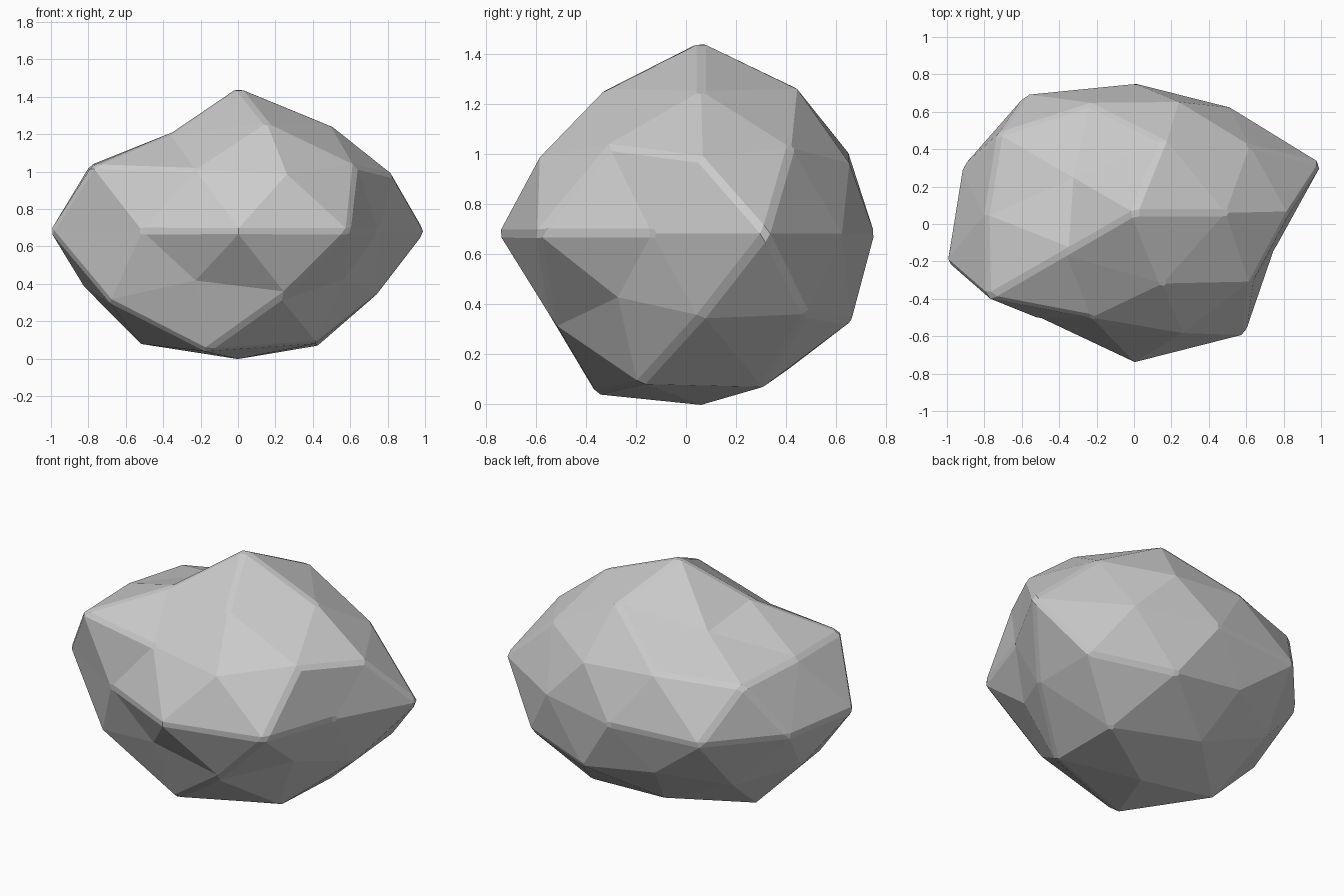
import bpy, bmesh, math

if "Cube" in bpy.data.objects:
    bpy.data.objects.remove(bpy.data.objects["Cube"])

# Ring height on the unit sphere: (first angle, radius of each point going anticlockwise)
RINGS = {
    1.0:   (0, [1.07]),
    0.85:  (0, [.93, .96, .76, .855, .945]),
    0.53:  (36, [.90, .90, .93, .865, .92]),
    0.45:  (0, [.93, .87, 1.0, 1.08, .945]),
    0.0:   (18, [1.055, .87, .865, .98, .97, 1.055, .87, 1.01, 1.01, .79]),
    -0.45: (36, [1.0, .85, .92, .82, .79]),
    -0.53: (0, [.88, .925, .89, 1.0, .92]),
    -0.85: (36, [1.0, .88, .985, 1.05, .98]),
    -1.0:  (0, [.95]),
}
SX, SY, SZ = 1.0, 0.80, 0.72

# Rock: faceted icosphere pushed in and out along its radii, then squashed
bm = bmesh.new()
bmesh.ops.create_icosphere(bm, subdivisions=2, radius=1.0)
for v in bm.verts:
    v.co.normalize()
    key = min(RINGS, key=lambda h: abs(h - v.co.z))
    start, radii = RINGS[key]
    n = len(radii)
    angle = math.degrees(math.atan2(v.co.y, v.co.x))
    r = radii[round((angle - start) * n / 360) % n]
    v.co = (v.co.x * r * SX, v.co.y * r * SY + 0.06, v.co.z * r * SZ + 0.682)

mesh = bpy.data.meshes.new("rock")
bm.to_mesh(mesh)
bm.free()
rock = bpy.data.objects.new("rock", mesh)
bpy.context.collection.objects.link(rock)

# Worn edges on the sharper ridges
bevel = rock.modifiers.new("worn_edges", 'BEVEL')
bevel.width = 0.02
bevel.segments = 1
bevel.limit_method = 'ANGLE'
bevel.angle_limit = math.radians(30)
